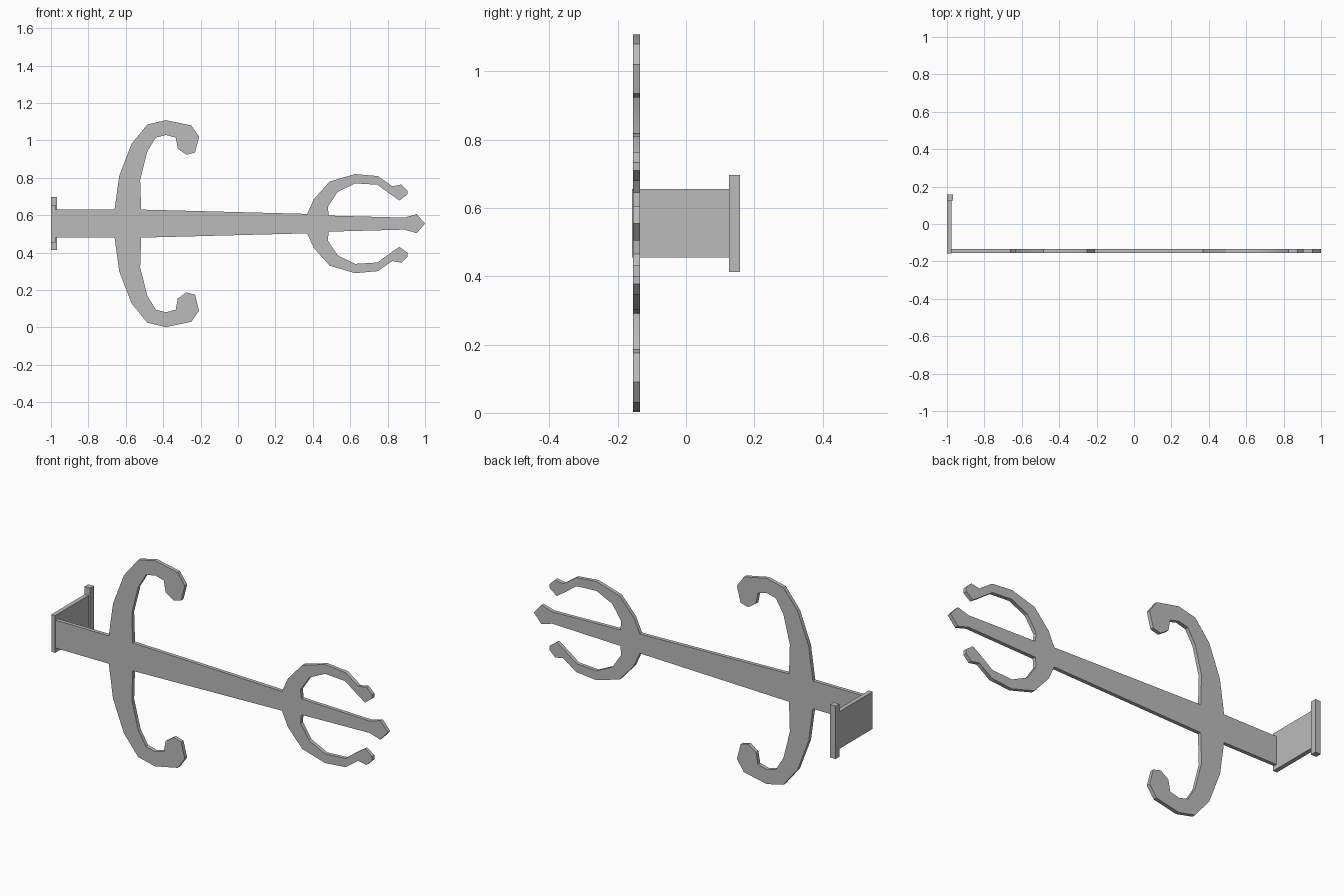
import bpy
import bmesh
from math import radians
from mathutils import Vector

default_cube = bpy.data.objects.get("Cube")
if default_cube:
    bpy.data.objects.remove(default_cube, do_unlink=True)

# Single plain grey metal
metal = bpy.data.materials.new("grey_metal")
metal.use_nodes = True
grey = (0.5, 0.5, 0.5, 1)
metal.diffuse_color = grey
metal.node_tree.nodes["Principled BSDF"].inputs["Base Color"].default_value = grey


def add_object(name, bm):
    """Turn a bmesh into a named, shaded object in the scene."""
    bmesh.ops.recalc_face_normals(bm, faces=bm.faces)
    mesh = bpy.data.meshes.new(name)
    bm.to_mesh(mesh)
    bm.free()
    mesh.materials.append(metal)
    obj = bpy.data.objects.new(name, mesh)
    bpy.context.collection.objects.link(obj)
    bpy.ops.object.select_all(action="DESELECT")
    obj.select_set(True)
    bpy.context.view_layer.objects.active = obj
    bpy.ops.object.shade_smooth_by_angle(angle=radians(30))
    return obj


def add_box(name, low, high):
    """Box spanning two opposite corners."""
    low, high = Vector(low), Vector(high)
    bm = bmesh.new()
    bmesh.ops.create_cube(bm, size=1)
    bmesh.ops.scale(bm, vec=high - low, verts=bm.verts)
    bmesh.ops.translate(bm, vec=(low + high) / 2, verts=bm.verts)
    return add_object(name, bm)


def add_cutout(name, outline, front, back):
    """Flat sheet: an (x, z) outline extruded from front to back along y."""
    bm = bmesh.new()
    face = bm.faces.new([bm.verts.new((x, front, z)) for x, z in outline])
    result = bmesh.ops.extrude_face_region(bm, geom=[face], use_keep_orig=True)
    moved = [v for v in result["geom"] if isinstance(v, bmesh.types.BMVert)]
    bmesh.ops.translate(bm, vec=(0, back - front, 0), verts=moved)
    return add_object(name, bm)


# Upper half of the bracket outline, as (x, height above the centre line)
axis = 0.555
shaft_root = [(-.98, .075), (-.66, .075)]
large_hook = [
    (-.635, .255), (-.57, .425), (-.485, .53), (-.385, .553), (-.25, .525),
    (-.208, .465), (-.23, .38), (-.275, .368), (-.322, .4), (-.333, .46),
    (-.385, .474), (-.44, .46), (-.485, .385), (-.523, .235), (-.518, .075),
]
side_prong = [
    (.37, .052), (.405, .13), (.49, .225), (.627, .265), (.748, .254),
    (.825, .2), (.873, .209), (.905, .178), (.905, .155), (.863, .124),
    (.825, .15), (.745, .208), (.627, .215), (.533, .17), (.48, .09),
    (.485, .043),
]
spear_head = [(.89, .032), (.955, .051)]
half = shaft_root + large_hook + side_prong + spear_head

# Mirror about the centre line, meeting at the spear tip
upper = [(x, axis + h) for x, h in half]
lower = [(x, axis - h) for x, h in reversed(half)]
add_cutout("hooked_bracket", upper + [(1, axis)] + lower, -.155, -.135)

# Mounting end: return plate running back to an upright wall bar
add_box("return_plate", (-1, -.158, axis - .1), (-.977, .13, axis + .1))
add_box("wall_bar", (-1, .126, axis - .142), (-.968, .158, axis + .142))
